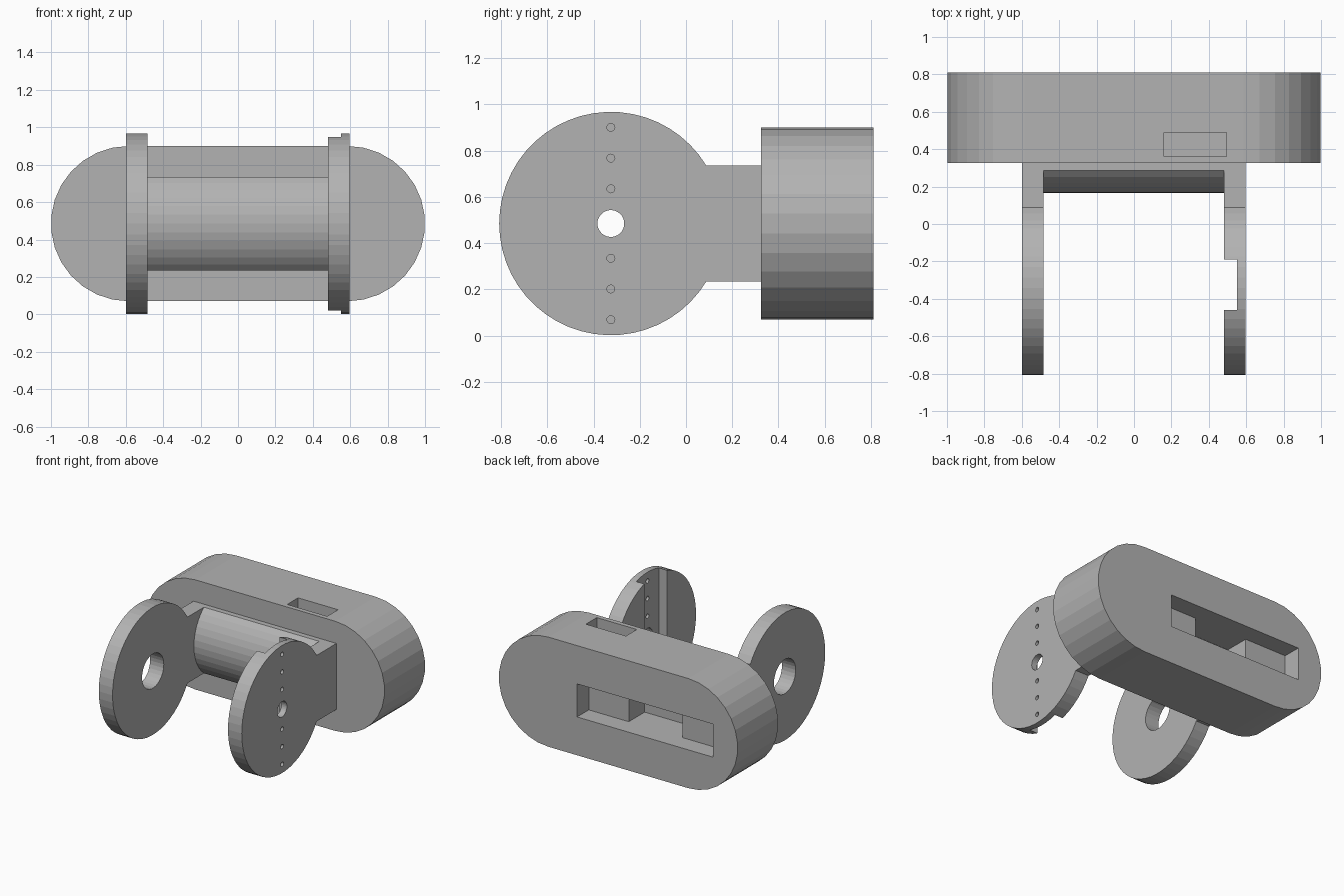
import bpy, bmesh
from math import sin, cos, pi, asin, radians
from mathutils import Vector

old = bpy.data.objects.get("Cube")
if old:
    bpy.data.objects.remove(old, do_unlink=True)

grey = bpy.data.materials.new("plain grey")
grey.use_nodes = True
colour = (0.45, 0.45, 0.45, 1)
grey.diffuse_color = colour
grey.node_tree.nodes["Principled BSDF"].inputs["Base Color"].default_value = colour

MID = 0.485       # height of the common axis
HUB_Y = -0.325    # disc centre
DISC_R = 0.483
ARM_H = 0.25      # half height of arms and cross bar


def arc(cx, cy, r, start, end, steps):
    """Points on an arc, angles in radians."""
    angles = [start + (end - start) * i / steps for i in range(steps + 1)]
    return [(cx + r * cos(a), cy + r * sin(a)) for a in angles]


def prism(name, points, axis, low, high):
    """Extrude a profile along x (points are y, z) or y (points are x, z)."""
    def place(p, d):
        return (d, p[0], p[1]) if axis == "x" else (p[0], d, p[1])
    bm = bmesh.new()
    face = bm.faces.new([bm.verts.new(place(p, low)) for p in points])
    new = bmesh.ops.extrude_face_region(bm, geom=[face])["geom"]
    shift = Vector(place((0, 0), high - low))
    bmesh.ops.translate(bm, vec=shift, verts=[v for v in new if isinstance(v, bmesh.types.BMVert)])
    bmesh.ops.recalc_face_normals(bm, faces=bm.faces)
    mesh = bpy.data.meshes.new(name)
    bm.to_mesh(mesh)
    bm.free()
    mesh.materials.append(grey)
    obj = bpy.data.objects.new(name, mesh)
    bpy.context.collection.objects.link(obj)
    return obj


def box(name, x, y, z):
    return prism(name, [(x[0], z[0]), (x[1], z[0]), (x[1], z[1]), (x[0], z[1])], "y", *y)


def cut(obj, cutter):
    """Subtract a cutter, then discard it."""
    cutter.hide_render = True
    mod = obj.modifiers.new("cut", "BOOLEAN")
    mod.operation, mod.solver, mod.object = "DIFFERENCE", "EXACT", cutter
    bpy.context.view_layer.objects.active = obj
    bpy.ops.object.modifier_apply(modifier=mod.name)
    bpy.data.objects.remove(cutter, do_unlink=True)


def drill(obj, z, r, sides):
    x = (-0.8, -0.3) if obj.name.startswith("right") else (0.3, 0.8)
    cut(obj, prism("drill", arc(HUB_Y, z, r, 0, 2 * pi, sides)[:-1], "x", *x))


# Rounded housing
R = 0.415
housing = prism("housing", arc(1 - R, MID, R, -pi / 2, pi / 2, 15)
                + arc(R - 1, MID, R, pi / 2, 1.5 * pi, 15), "y", 0.325, 0.81)
# Stepped rear pocket: shallow ledges with a deeper middle
cut(housing, box("ledge_pocket", (-0.795, 0.345), (0.67, 0.9), (MID - 0.125, MID + 0.125)))
cut(housing, box("deep_pocket", (-0.44, 0.01), (0.48, 0.75), (MID - 0.125, MID + 0.125)))
# Slot in the top
cut(housing, box("top_slot", (0.16, 0.495), (0.36, 0.49), (0.7, 1)))

# Arms ending in round discs
join = asin(ARM_H / DISC_R)
outline = arc(HUB_Y, MID, DISC_R, join, 2 * pi - join, 44)
outline += [(0.33, MID - ARM_H), (0.33, MID + ARM_H)]
right_arm = prism("right_arm", outline, "x", -0.6, -0.485)
left_arm = prism("left_arm", outline, "x", 0.482, 0.597)

# Wide bearing hole on one side; channel, axle hole and pin holes on the other
drill(right_arm, MID, 0.13, 30)
cut(left_arm, box("channel", (0.4, 0.55), (-0.46, -0.19), (-0.2, 1.2)))
drill(left_arm, MID, 0.058, 30)
for offset in (0.15, 0.283, 0.416):
    for side in (-1, 1):
        drill(left_arm, MID + side * offset, 0.017, 16)

# Cross bar with a rounded front
bulge = 0.32
half = asin(ARM_H / bulge)
bar = arc(0.165 + bulge, MID, bulge, pi - half, pi + half, 12)
bar += [(0.33, MID - ARM_H), (0.33, MID + ARM_H)]
prism("cross_bar", bar, "x", -0.486, 0.483)
